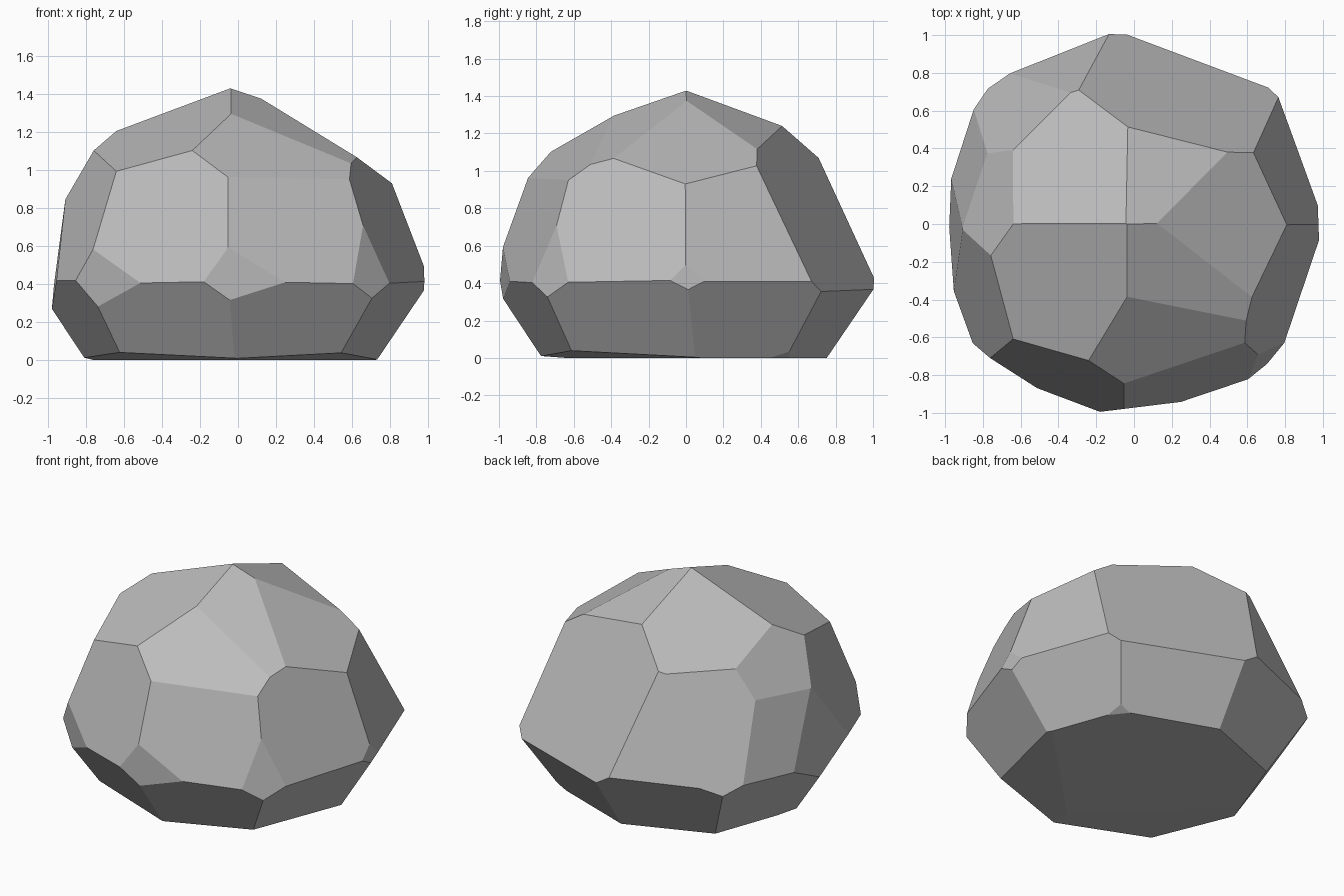
import bpy
import bmesh
from math import radians, cos, sin
from mathutils import Vector

# Remove the default cube only
default_cube = bpy.data.objects.get("Cube")
if default_cube:
    bpy.data.objects.remove(default_cube, do_unlink=True)

# Each chip is a flat cut: (azimuth, elevation, distance from the core)
CROWN = [
    (135, 62, .835), (223, 63, .84), (315, 64, .823), (48, 64, .823),
    (4, 57, .80), (290, 52, .842), (165, 35, .91),
]
WALLS = [
    (249, 18.6, .913), (289, 19, .889), (341, 20, .867), (20, 20, .86),
    (69, 27.5, .757), (112, 18.5, .908), (163, 16.5, .924), (200, 20, .929),
]
CORNERS = [
    (277, 0, .965), (315, 10, .976), (2, 0, .976), (135, 25, .897),
    (235, -4, 1.01), (181, 7, .943),
]
UNDERSIDE = [
    (250, -33, .883), (288, -31, .88), (342, -34, .842), (20, -31, .859),
    (70, -33, .852), (111, -32, .875), (160, -32, .897), (200, -32, .906),
]
FOOT = [(315, -84, .544), (225, -84, .545), (39, -57, .82), (0, -90, .5)]


def make_material(name, colour):
    """Plain single colour material."""
    material = bpy.data.materials.new(name)
    material.use_nodes = True
    material.diffuse_color = colour
    shader = next(node for node in material.node_tree.nodes
                  if node.type == "BSDF_PRINCIPLED")
    shader.inputs["Base Color"].default_value = colour
    shader.inputs["Roughness"].default_value = 1
    return material


def chip(bm, azimuth, elevation, distance):
    """Slice off everything beyond one plane and cap the cut."""
    turn, tilt = radians(azimuth), radians(elevation)
    normal = Vector((cos(turn) * cos(tilt), sin(turn) * cos(tilt), sin(tilt)))
    bmesh.ops.bisect_plane(
        bm, geom=bm.verts[:] + bm.edges[:] + bm.faces[:], dist=1e-5,
        plane_co=normal * distance, plane_no=normal, clear_outer=True)
    rim = [edge for edge in bm.edges if edge.is_boundary]
    if rim:
        bmesh.ops.contextual_create(bm, geom=rim)


# Boulder: a block chipped down to flat facets
bm = bmesh.new()
bmesh.ops.create_cube(bm, size=4)
for group in (CROWN, WALLS, CORNERS, UNDERSIDE, FOOT):
    for cut in group:
        chip(bm, *cut)
bmesh.ops.recalc_face_normals(bm, faces=bm.faces[:])
for face in bm.faces:
    face.smooth = False

mesh = bpy.data.meshes.new("boulder")
bm.to_mesh(mesh)
bm.free()
mesh.materials.append(make_material("stone grey", (.5, .5, .5, 1)))

# Stand the boulder on the ground
boulder = bpy.data.objects.new("boulder", mesh)
boulder.location.z = .5
bpy.context.collection.objects.link(boulder)
